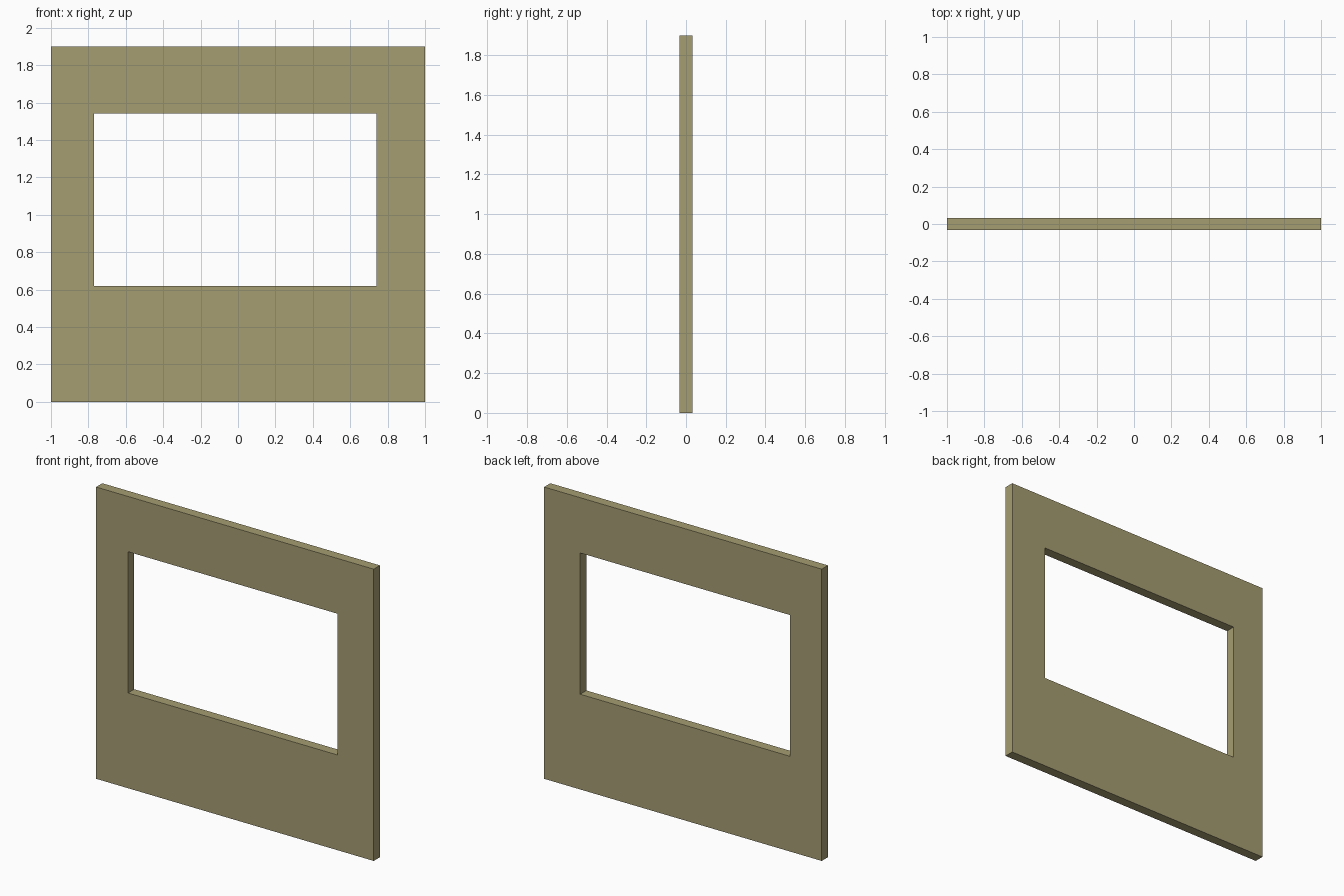
import bpy, bmesh

if "Cube" in bpy.data.objects:
    bpy.data.objects.remove(bpy.data.objects["Cube"])

HALF_T = 0.032                                            # half the panel thickness
OUTER = [(-1, 0), (1, 0), (1, 1.9), (-1, 1.9)]            # wall outline (x, z)
OPENING = [(-0.77, 0.62), (0.74, 0.62), (0.74, 1.54), (-0.77, 1.54)]

# Wall panel: front ring of mitred quads around the window opening
bm = bmesh.new()
outer = [bm.verts.new((x, -HALF_T, z)) for x, z in OUTER]
inner = [bm.verts.new((x, -HALF_T, z)) for x, z in OPENING]
for i in range(4):
    j = (i + 1) % 4
    bm.faces.new((outer[i], outer[j], inner[j], inner[i]))

# Give it thickness, keeping the front ring as the outside face
ring = bm.faces[:]
back = bmesh.ops.extrude_face_region(bm, geom=ring, use_keep_orig=True)
bmesh.ops.translate(bm, vec=(0, 2 * HALF_T, 0),
                    verts=[g for g in back["geom"] if isinstance(g, bmesh.types.BMVert)])
bmesh.ops.recalc_face_normals(bm, faces=bm.faces[:])

mesh = bpy.data.meshes.new("window_wall")
bm.to_mesh(mesh)
bm.free()
wall = bpy.data.objects.new("window_wall", mesh)
bpy.context.collection.objects.link(wall)

# Olive-tan paint
paint = bpy.data.materials.new("olive_paint")
paint.diffuse_color = (0.38, 0.34, 0.17, 1)
paint.use_nodes = True
paint.node_tree.nodes["Principled BSDF"].inputs["Base Color"].default_value = paint.diffuse_color
mesh.materials.append(paint)
